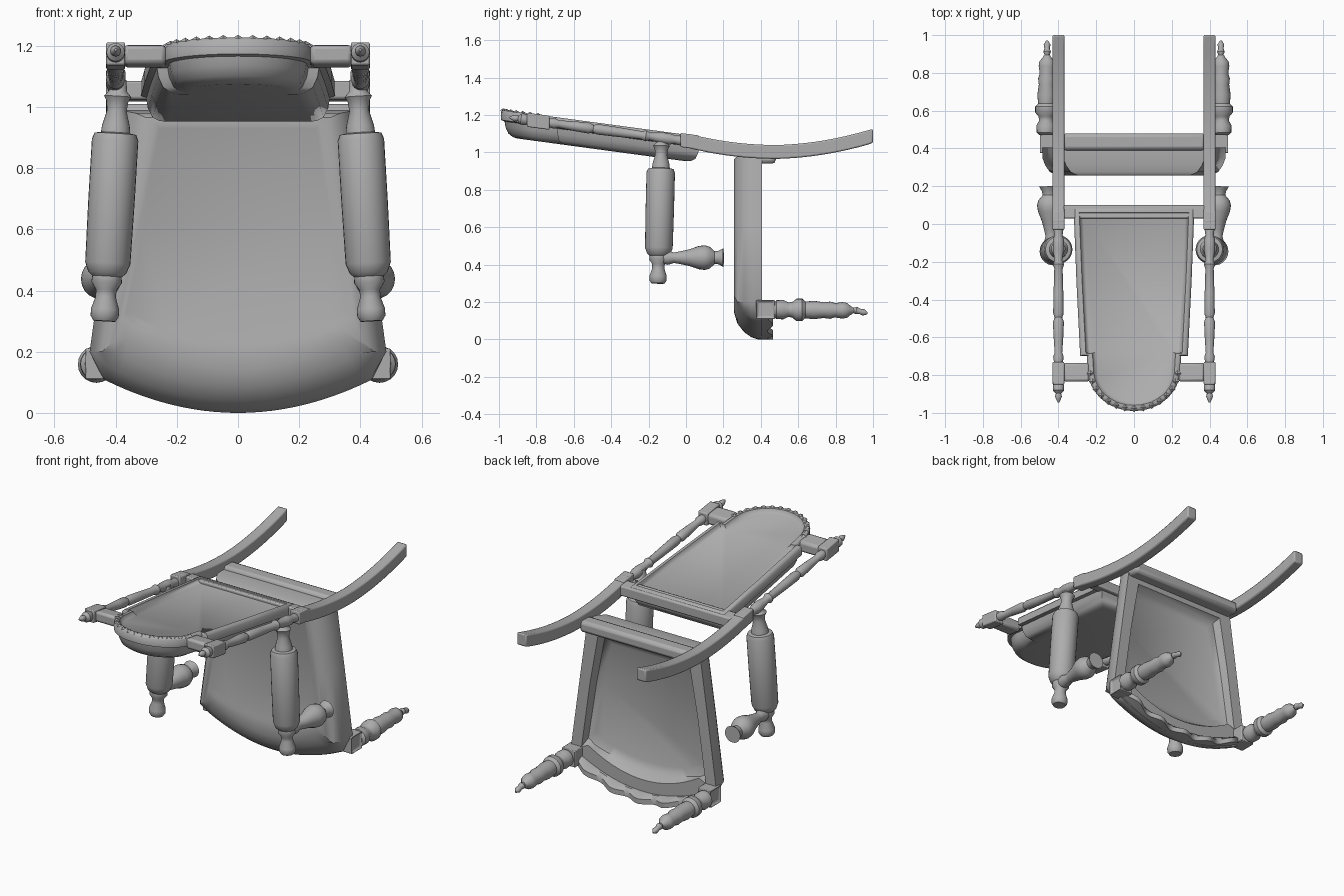
import bpy, bmesh, math
from mathutils import Vector

cube = bpy.data.objects.get("Cube")
if cube:
    bpy.data.objects.remove(cube, do_unlink=True)

mat = bpy.data.materials.new("plain grey")
mat.use_nodes = True
grey = (0.42, 0.42, 0.42, 1)
mat.diffuse_color = grey
mat.node_tree.nodes["Principled BSDF"].inputs["Base Color"].default_value = grey


def finish(name, bm, mirror=False, bevel=0, angle=40):
    bmesh.ops.recalc_face_normals(bm, faces=bm.faces[:])
    me = bpy.data.meshes.new(name)
    bm.to_mesh(me)
    bm.free()
    me.materials.append(mat)
    ob = bpy.data.objects.new(name, me)
    bpy.context.collection.objects.link(ob)
    bpy.ops.object.select_all(action='DESELECT')
    ob.select_set(True)
    bpy.context.view_layer.objects.active = ob
    bpy.ops.object.shade_smooth_by_angle(angle=math.radians(angle))
    if bevel:
        m = ob.modifiers.new("Bevel", 'BEVEL')
        m.width = bevel
        m.segments = 2
    if mirror:
        ob.modifiers.new("Mirror", 'MIRROR').use_axis = (True, False, False)
    return ob


def loft(name, rings, **kw):
    """Skin closed rings of points and cap both ends."""
    bm = bmesh.new()
    rows = [[bm.verts.new(p) for p in r] for r in rings]
    for a, b in zip(rows, rows[1:]):
        for i in range(len(a)):
            j = (i + 1) % len(a)
            bm.faces.new((a[i], a[j], b[j], b[i]))
    bm.faces.new(rows[0])
    bm.faces.new(rows[-1])
    return finish(name, bm, **kw)


def turned(name, start, end, profile, sides=20):
    """Turned part: profile pairs are (distance 0..1 along the axis, radius)."""
    start, end = Vector(start), Vector(end)
    axis = end - start
    u = axis.cross(Vector((1, 0, 0))).normalized()
    v = axis.cross(u).normalized()
    rings = []
    for t, r in profile:
        c = start + axis * t
        rings.append([c + r * (u * math.cos(k * math.tau / sides) + v * math.sin(k * math.tau / sides))
                      for k in range(sides)])
    return loft(name, rings, mirror=True)


def block(name, centre, size, bevel=0.006, mirror=True, panel=False, lean=0):
    bm = bmesh.new()
    bmesh.ops.create_cube(bm, size=1)
    for v in bm.verts:
        v.co = Vector([c + s * k for c, s, k in zip(centre, size, v.co)])
        v.co.z += lean * (v.co.y - centre[1])
    if panel:  # sunk square on the outer face
        bm.faces.ensure_lookup_table()
        f = max(bm.faces, key=lambda f: f.calc_center_median().x)
        bmesh.ops.inset_region(bm, faces=[f], thickness=0.018)
        bmesh.ops.translate(bm, verts=f.verts[:], vec=(-0.012, 0, 0))
    return finish(name, bm, mirror=mirror, bevel=bevel)


# Seat: lofted front to back, bowed along its low edge
def seat_ring(side, top, low, y):
    w = 0.44 - side
    pts = []
    for k in range(25):
        s = -1 + k / 12
        pts.append((w * s, y, low + (0.11 if low < 0.15 else 0.06) * s * s))
    right = [(0.485 - side, y, max(0.2, low + 0.09)), (0.43 - side, y, 0.6), (0.375 - side, y, top)]
    return pts + right + [(-x, y, z) for x, y, z in reversed(right)]


loft("seat", [seat_ring(*r) for r in (
    (0.12, 0.93, 0.24, 0.262), (0.105, 0.945, 0.22, 0.256), (0.075, 0.965, 0.14, 0.258),
    (0.04, 0.98, 0.085, 0.275), (0.015, 0.985, 0.04, 0.31), (0.0, 0.99, 0.012, 0.35),
    (0.0, 0.99, 0.0, 0.385), (0.0, 0.99, 0.0, 0.405), (0.07, 0.91, 0.12, 0.405),
    (0.085, 0.89, 0.16, 0.36), (0.12, 0.85, 0.2, 0.34))])

# Carved apron under the bowed edge
rings = []
for k in range(61):
    s = -1 + k / 30
    x, z = 0.42 * s, 0.11 * s * s
    y = 0.45 + 0.015 * math.cos(s * 15)
    rings.append([(x, 0.39, z), (x, y, z), (x, y, z + 0.03), (x, 0.42, z + 0.05), (x, 0.39, z + 0.05)])
loft("seat_apron", rings)

# Rounded rail joining the seat to the back legs
block("seat_rear_rail", (0, 0.435, 0.975), (0.76, 0.09, 0.07), 0.02, False)

# Front legs and their corner blocks
block("front_leg_block", (0.455, 0.425, 0.16), (0.09, 0.1, 0.1), 0.004, panel=True)
turned("front_leg", (0.465, 0.47, 0.16), (0.46, 0.90, 0.155), (
    (0, .035), (.03, .05), (.12, .052), (.18, .038), (.23, .042), (.28, .06), (.35, .06), (.39, .045),
    (.5, .049), (.62, .042), (.7, .046), (.76, .038), (.85, .044), (.91, .04), (.95, .025), (1, .012)))
turned("front_leg_tip", (0.46, 0.89, 0.16), (0.46, 0.97, 0.14), (
    (0, .01), (.25, .02), (.5, .014), (.75, .018), (1, .006)), 12)

# Curved back legs, a rectangular section swept along a parabola
rings = []
for k in range(25):
    y = k / 24
    z = 1.003 + 0.27 * (y - 0.48) ** 2 + 0.025 * max(0, y - 0.5)
    n = Vector((0, -0.54 * (y - 0.48), 1)).normalized() * 0.037
    c = Vector((0, y, z))
    if k == 24:
        n = Vector((0, 0, 0.037))
    rings.append([c + n + Vector((x, 0, 0)) for x in (0.368, 0.432)] +
                 [c - n + Vector((x, 0, 0)) for x in (0.432, 0.368)])
loft("back_leg", rings, mirror=True, bevel=0.008)

# Backrest: sunk panel, arched frame and padded face, all on one slope
SLOPE = -0.135


def back_z(y):
    return 1.095 + SLOPE * y


def back_ring(inset, drop):
    half = [(0.32 - inset, 0.09 - inset), (0.305 - inset, -0.3), (0.285 - inset, -0.70 + inset * 0.5),
            (0.25 - inset, -0.70 + inset * 0.5)]
    for k in range(13):
        a = k * math.pi / 24
        half.append(((0.245 - inset) * math.cos(a), -0.77 - (0.22 - inset) * math.sin(a)))
    pts = half + [(-x, y) for x, y in reversed(half[:-1])]
    return [(x, y, back_z(y) - drop) for x, y in pts]


loft("backrest", [back_ring(*r) for r in (
    (0.05, 0.022), (0.035, 0.012), (0.03, 0.0), (0.012, 0.0), (0.0, 0.012), (0.0, 0.055),
    (0.02, 0.06), (0.025, 0.09), (0.04, 0.122), (0.065, 0.138), (0.09, 0.142))], angle=50)

# Small pointed carvings round the arch
bm = bmesh.new()
for k in range(15):
    a = math.pi * (k + 0.5) / 15
    x, y = 0.232 * math.cos(a), -0.77 - 0.207 * math.sin(a)
    cone = bmesh.ops.create_cone(bm, segments=4, radius1=0.02, radius2=0, depth=0.012)
    bmesh.ops.translate(bm, verts=cone["verts"], vec=(x, y, back_z(y) + 0.003))
finish("arch_carving", bm, angle=10)

# Lower backrest rail, side blocks, spindles and finials
block("backrest_lower_rail", (0, 0.065, back_z(0.065) - 0.035), (0.76, 0.07, 0.06), 0.008, False, lean=SLOPE)
block("upper_side_block", (0.4, -0.79, back_z(-0.79) - 0.035), (0.062, 0.12, 0.075), lean=SLOPE)
block("upper_side_arm", (0.305, -0.785, back_z(-0.785) - 0.035), (0.14, 0.1, 0.065), 0.015, lean=SLOPE)
block("lower_side_block", (0.4, 0.02, 1.06), (0.064, 0.1, 0.075), lean=SLOPE)
turned("side_spindle", (0.4, -0.74, back_z(-0.74) - 0.035), (0.4, 0.0, back_z(0) - 0.035), (
    (0, .022), (.05, .028), (.08, .02), (.2, .026), (.3, .029), (.33, .02), (.36, .028), (.5, .026),
    (.68, .022), (.71, .03), (.74, .02), (.82, .03), (.88, .03), (.92, .022), (1, .03)), 16)
turned("finial", (0.4, -0.84, back_z(-0.84) - 0.035), (0.4, -0.945, back_z(-0.945) - 0.035), (
    (0, .022), (.15, .03), (.4, .03), (.55, .014), (.7, .018), (.85, .012), (1, .004)), 16)

# Arms: thick padded roller with turned neck and foot
turned("arm", (0.39, -0.13, 1.09), (0.437, -0.15, 0.30), (
    (0, .025), (.05, .03), (.07, .045), (.09, .036), (.13, .032), (.19, .045), (.22, .048), (.225, .068),
    (.25, .076), (.5, .076), (.76, .074), (.8, .062), (.815, .048), (.84, .05), (.87, .034), (.9, .033),
    (.95, .046), (.98, .046), (1, .036)), 28)

# Turned supports standing off the arms
turned("arm_support", (0.437, -0.13, 0.437), (0.452, 0.2, 0.438), (
    (0, .03), (.1, .038), (.2, .028), (.3, .034), (.45, .045), (.6, .062), (.7, .066), (.78, .058),
    (.86, .034), (.92, .036), (1, .05)))
